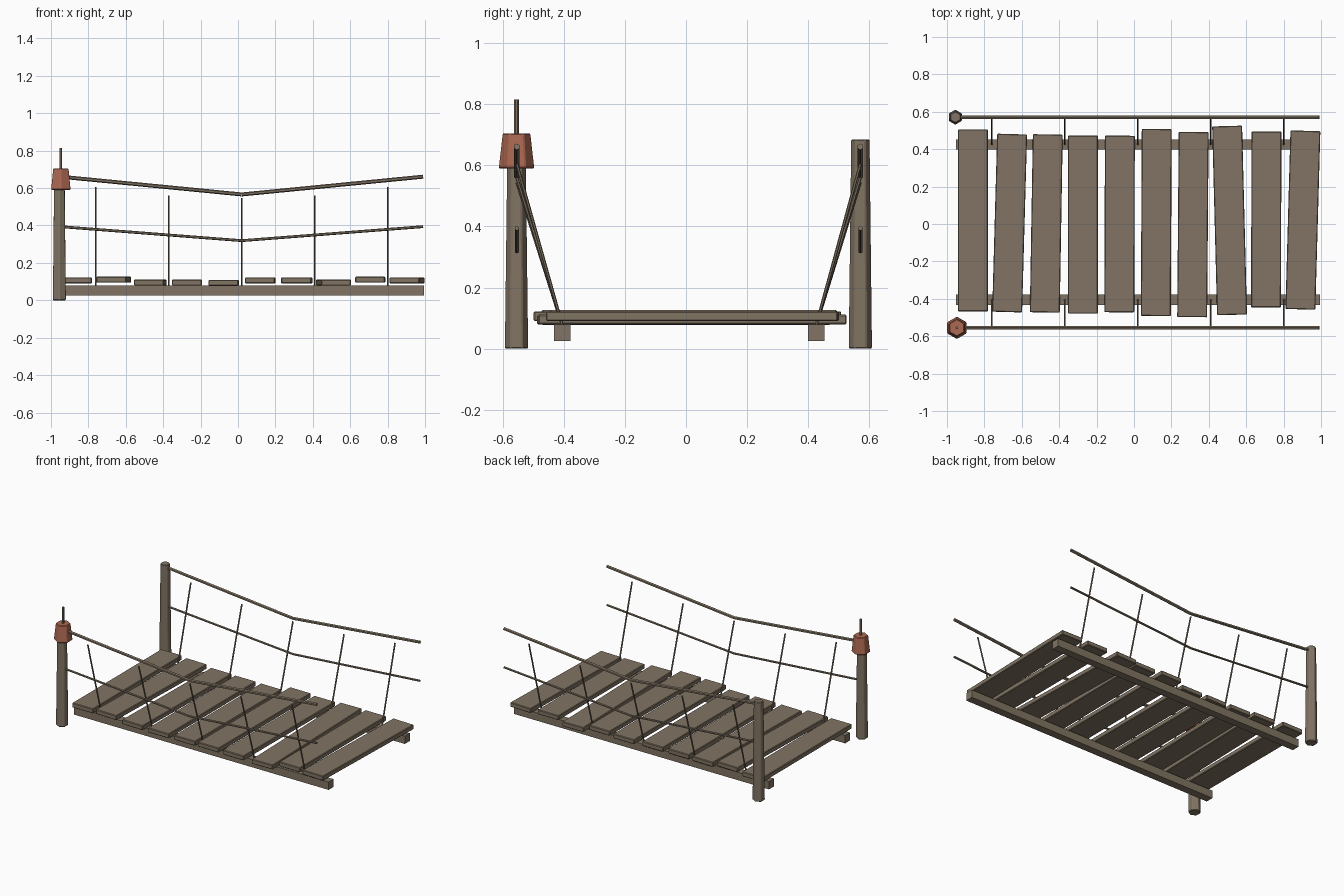
import bpy
import bmesh
from mathutils import Vector

cube = bpy.data.objects.get("Cube")
if cube:
    bpy.data.objects.remove(cube, do_unlink=True)


def material(name, rgb):
    mat = bpy.data.materials.new(name)
    mat.use_nodes = True
    color = (*rgb, 1.0)
    mat.diffuse_color = color
    mat.node_tree.nodes["Principled BSDF"].inputs["Base Color"].default_value = color
    return mat


WOOD = material("weathered wood", (0.22, 0.175, 0.125))
CLAY = material("red clay", (0.42, 0.14, 0.085))


def finish(name, bm, mat, bevel=0.0):
    mesh = bpy.data.meshes.new(name)
    bm.to_mesh(mesh)
    bm.free()
    mesh.materials.append(mat)
    obj = bpy.data.objects.new(name, mesh)
    bpy.context.collection.objects.link(obj)
    if bevel:
        mod = obj.modifiers.new("edge bevel", "BEVEL")
        mod.width = bevel
        mod.segments = 1
    return obj


def box(name, center, size, turn=0.0, bevel=0.0):
    bm = bmesh.new()
    bmesh.ops.create_cube(bm, size=1)
    bmesh.ops.scale(bm, vec=size, verts=bm.verts)
    obj = finish(name, bm, WOOD, bevel)
    obj.location = center
    obj.rotation_euler.z = turn
    return obj


def rod(name, start, end, r1, r2, mat=WOOD, sides=6, bevel=0.0):
    start, end = Vector(start), Vector(end)
    axis = end - start
    bm = bmesh.new()
    bmesh.ops.create_cone(bm, cap_ends=True, segments=sides,
                          radius1=r1, radius2=r2, depth=axis.length)
    obj = finish(name, bm, mat, bevel)
    obj.location = (start + end) / 2
    if abs(axis.x) + abs(axis.y) > 1e-6:
        obj.rotation_euler = axis.to_track_quat("Z", "Y").to_euler()
    return obj


# Deck planks: y centre, length, turn, z centre
planks = [
    (0.019, 0.973, 0, 0.106), (0.005, 0.952, -0.028, 0.110),
    (0.003, 0.952, -0.017, 0.095), (-0.003, 0.952, 0, 0.095),
    (0, 0.944, -0.003, 0.093), (0.008, 1.0, -0.005, 0.106),
    (-0.003, 0.99, -0.008, 0.106), (0.019, 1.01, 0.026, 0.095),
    (0.024, 0.94, -0.003, 0.110), (0.021, 0.955, -0.028, 0.106),
]
for i, (y, length, turn, z) in enumerate(planks):
    box(f"plank_{i + 1}", (-0.861 + i * 0.196, y, z),
        (0.16, length, 0.032), turn, 0.004)

# Each side: beam, ropes and hangers
for side, rail_y, beam_y in (("front", -0.554, -0.405), ("back", 0.571, 0.426)):
    box(f"{side}_beam", (0.022, beam_y, 0.052), (1.946, 0.054, 0.054))

    for label, ends, middle, radius in (("hand_rope", 0.661, 0.566, 0.0105),
                                        ("middle_rope", 0.394, 0.319, 0.0075)):
        low = (0.02, rail_y, middle)
        for half, x in (("right", -0.95), ("left", 0.99)):
            rod(f"{side}_{label}_{half}", (x, rail_y, ends), low, radius, radius)

    tops = (0.605, 0.56, 0.545, 0.56, 0.605)
    for i, top in enumerate(tops):
        x = -0.76 + i * 0.39
        rod(f"{side}_hanger_{i + 1}", (x, beam_y, 0.075), (x, rail_y, top),
            0.005, 0.005)

# Hexagonal end posts
rod("front_post", (-0.955, -0.555, 0), (-0.955, -0.555, 0.65),
    0.040, 0.032, bevel=0.004)
rod("back_post", (-0.955, 0.571, 0), (-0.955, 0.571, 0.685),
    0.040, 0.032, bevel=0.004)

# Clay cap with its spike
rod("post_cap", (-0.947, -0.555, 0.59), (-0.947, -0.555, 0.705),
    0.060, 0.047, CLAY, bevel=0.004)
rod("cap_spike", (-0.947, -0.555, 0.69), (-0.947, -0.555, 0.815), 0.008, 0.008)
